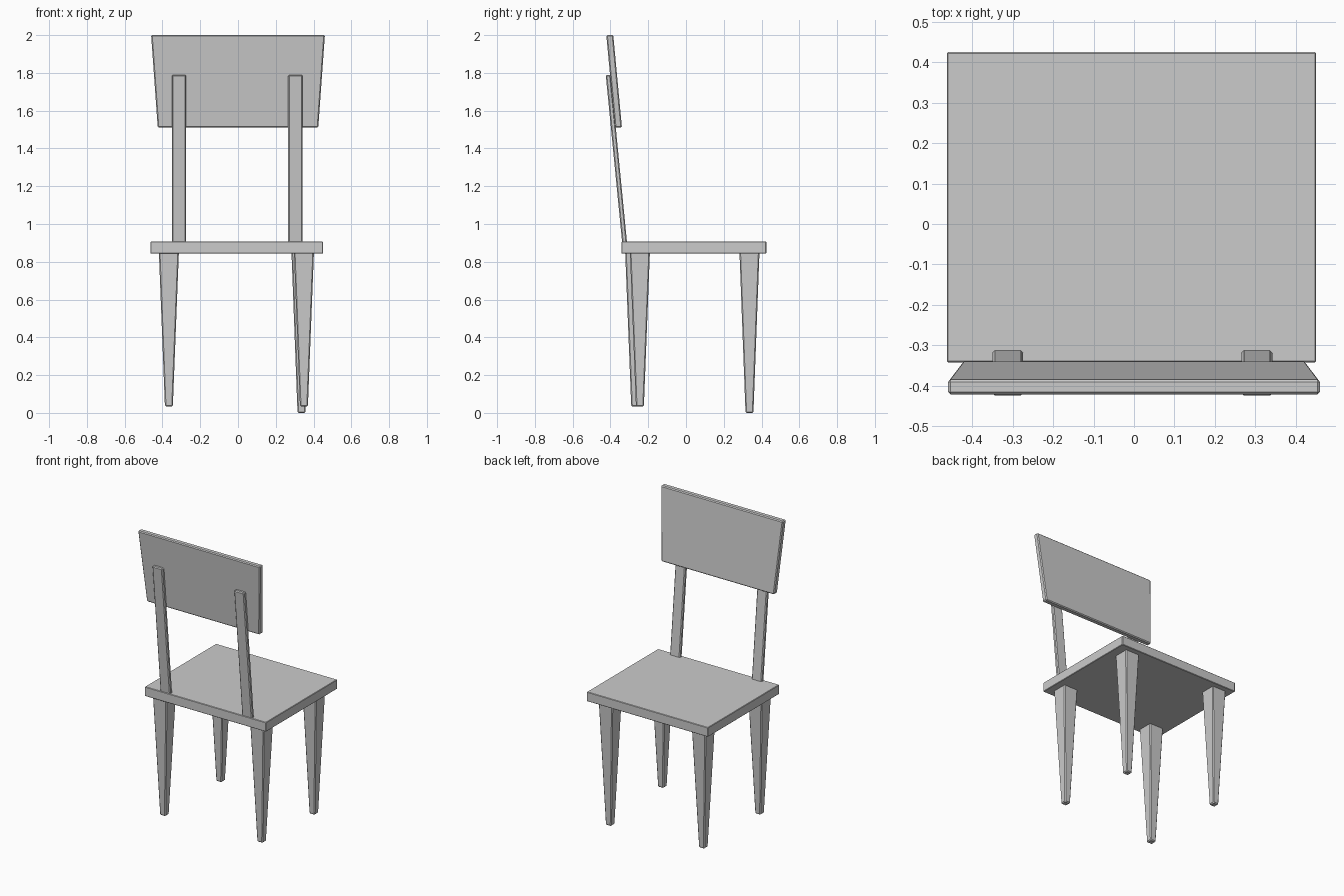
import bpy

if "Cube" in bpy.data.objects:
    bpy.data.objects.remove(bpy.data.objects["Cube"])


def tapered_box(name, bottom, top, bevel):
    """Box between two horizontal rectangles, each (x0, x1, y0, y1, z)."""
    verts = []
    for x0, x1, y0, y1, z in (bottom, top):
        verts += [(x0, y0, z), (x1, y0, z), (x1, y1, z), (x0, y1, z)]
    faces = [(3, 2, 1, 0), (4, 5, 6, 7)]
    faces += [(i, (i + 1) % 4, (i + 1) % 4 + 4, i + 4) for i in range(4)]
    mesh = bpy.data.meshes.new(name)
    mesh.from_pydata(verts, [], faces)
    obj = bpy.data.objects.new(name, mesh)
    bpy.context.collection.objects.link(obj)
    mod = obj.modifiers.new("edge_bevel", "BEVEL")
    mod.width = bevel
    mod.segments = 1
    mod.limit_method = "NONE"
    return obj


def square(x, y, half, z):
    return (x - half, x + half, y - half, y + half, z)


# Seat slab
tapered_box("seat", (-0.463, 0.45, -0.342, 0.425, 0.843),
            (-0.463, 0.45, -0.342, 0.425, 0.907), 0.003)

# Tapered legs, slightly uneven in placement and length
legs = {
    "backrest_side_leg_left": (-0.366, -0.269, 0.034),
    "backrest_side_leg_right": (0.349, -0.244, 0.034),
    "open_side_leg_left": (-0.366, 0.336, 0.034),
    "open_side_leg_right": (0.336, 0.336, 0.0),
}
for name, (x, y, foot) in legs.items():
    tapered_box(name, square(x, y, 0.021, foot), square(x, y, 0.053, 0.85), 0.006)

# Leaning posts that carry the backrest
for name, x in (("post_left", -0.312), ("post_right", 0.304)):
    tapered_box(name, (x - 0.038, x + 0.038, -0.337, -0.311, 0.89),
                (x - 0.038, x + 0.038, -0.425, -0.399, 1.79), 0.006)

# Backrest panel, wider at the top and leaning back
tapered_box("backrest", (-0.425, 0.425, -0.376, -0.339, 1.51),
            (-0.46, 0.46, -0.422, -0.385, 2.0), 0.006)
